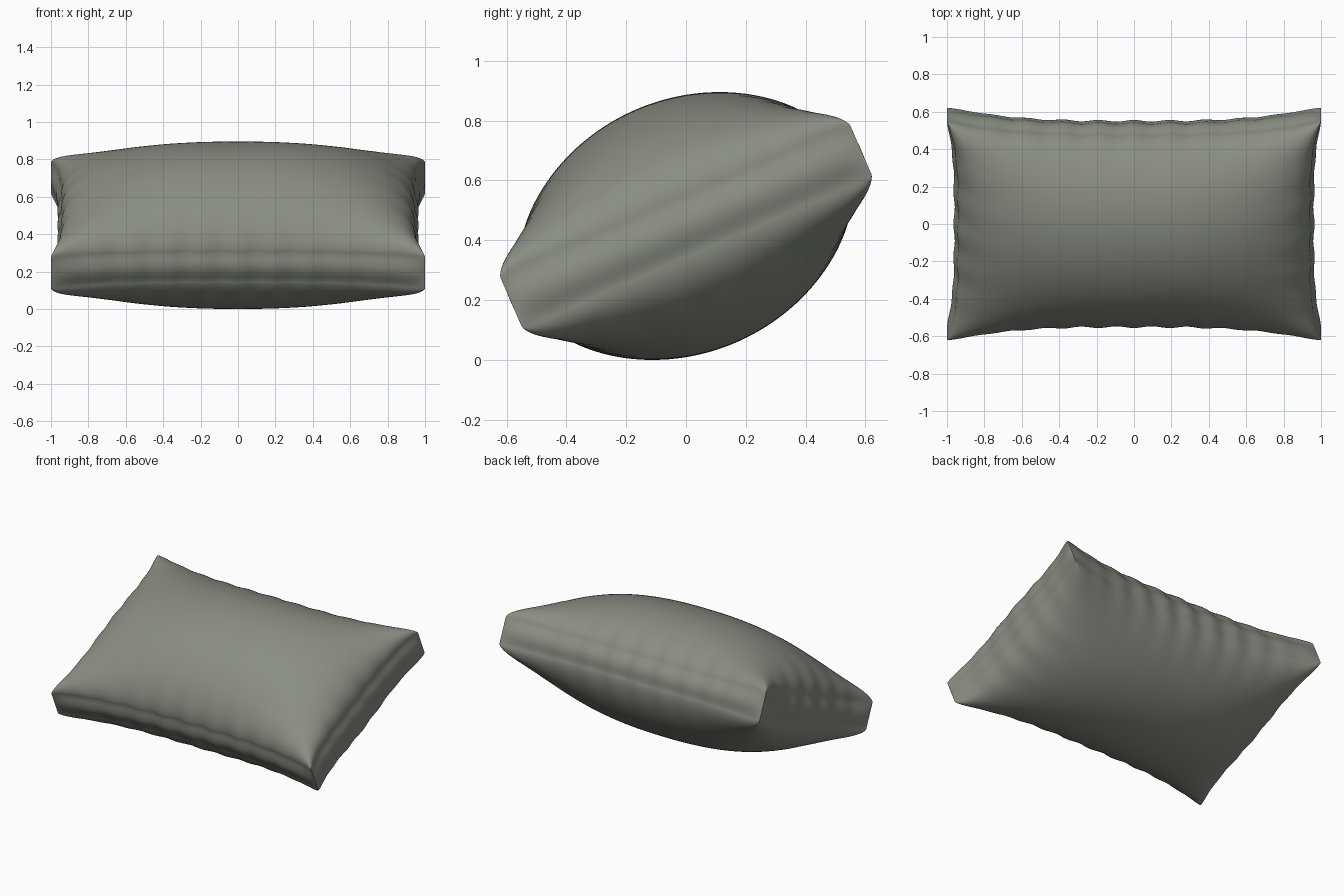
import bpy, bmesh, math
from mathutils import Matrix

if "Cube" in bpy.data.objects:
    bpy.data.objects.remove(bpy.data.objects["Cube"])

NX, NY, NW = 128, 96, 12       # grid and side wall resolution
EDGE = 0.087                   # half height of the side wall
PUFF = 0.337                   # extra half thickness in the middle
TILT = math.radians(23.5)


def spaced(n):
    # samples from -1 to 1, denser towards the seams
    return [-math.cos(math.pi * i / n) for i in range(n + 1)]


def pucker(v, period):
    return math.cos(2 * math.pi * v / period) * (1 - v * v) ** 1.3


def outline(s, t):
    # pinched-in pillow outline with slightly scalloped seams
    x = s * (0.942 + 0.058 * abs(t) ** 4)
    y = t * (0.556 + 0.082 * abs(s) ** 3)
    y += 0.006 * t * abs(t) ** 7 * pucker(s, 0.19)
    x += 0.004 * s * abs(s) ** 9 * pucker(t, 0.3)
    return x, y


def height(s, t):
    # domed panel, with ridges pulled towards the four corners
    a = max(0.0, 1 - abs(s) ** 2.3) ** 0.46
    b = max(0.0, 1 - abs(t) ** 2.0) ** 0.64
    ridge = 0.14 * (s * t) ** 4 * math.sqrt(a * b)
    folds = 0.005 * a * b * (abs(t) ** 5 * pucker(s, 0.19)
                             + abs(s) ** 9 * pucker(t, 0.3))
    return EDGE + PUFF * a * b + ridge + folds


bm = bmesh.new()
S, T = spaced(NX), spaced(NY)

# top and bottom puffed panels
for side in (1, -1):
    grid = []
    for s in S:
        row = []
        for t in T:
            x, y = outline(s, t)
            row.append(bm.verts.new((x, y, side * height(s, t))))
        grid.append(row)
    for i in range(NX):
        for j in range(NY):
            bm.faces.new((grid[i][j], grid[i + 1][j],
                          grid[i + 1][j + 1], grid[i][j + 1]))

# side wall running around the seam, bulging gently outwards
ring = ([(s, -1, 0, -1) for s in S[:-1]] + [(1, t, 1, 0) for t in T[:-1]]
        + [(s, 1, 0, 1) for s in S[:0:-1]] + [(-1, t, -1, 0) for t in T[:0:-1]])
wall = []
for s, t, nx, ny in ring:
    x, y = outline(s, t)
    along = t if nx else s
    column = []
    for k in range(NW + 1):
        f = 2 * k / NW - 1
        b = 0.02 * (1 - f * f) ** 1.7 * (1 - along ** 16)
        column.append(bm.verts.new((x + nx * b, y + ny * b, f * EDGE)))
    wall.append(column)
for i in range(len(wall)):
    a, b = wall[i - 1], wall[i]
    for k in range(NW):
        bm.faces.new((a[k], b[k], b[k + 1], a[k + 1]))

bmesh.ops.remove_doubles(bm, verts=bm.verts[:], dist=0.00005)
bmesh.ops.recalc_face_normals(bm, faces=bm.faces[:])

# lean the pillow back and rest it on the ground
bm.transform(Matrix.Rotation(TILT, 4, 'X'))
low = min(v.co.z for v in bm.verts)
bm.transform(Matrix.Translation((0, 0, -low)))

mesh = bpy.data.meshes.new("pillow")
bm.to_mesh(mesh)
bm.free()
pillow = bpy.data.objects.new("pillow", mesh)
bpy.context.collection.objects.link(pillow)

fabric = bpy.data.materials.new("grey green fabric")
fabric.diffuse_color = (0.25, 0.27, 0.225, 1)
fabric.use_nodes = True
fabric.node_tree.nodes["Principled BSDF"].inputs["Base Color"].default_value = fabric.diffuse_color
mesh.materials.append(fabric)

bpy.context.view_layer.objects.active = pillow
pillow.select_set(True)
bpy.ops.object.shade_smooth_by_angle(angle=math.radians(75))
